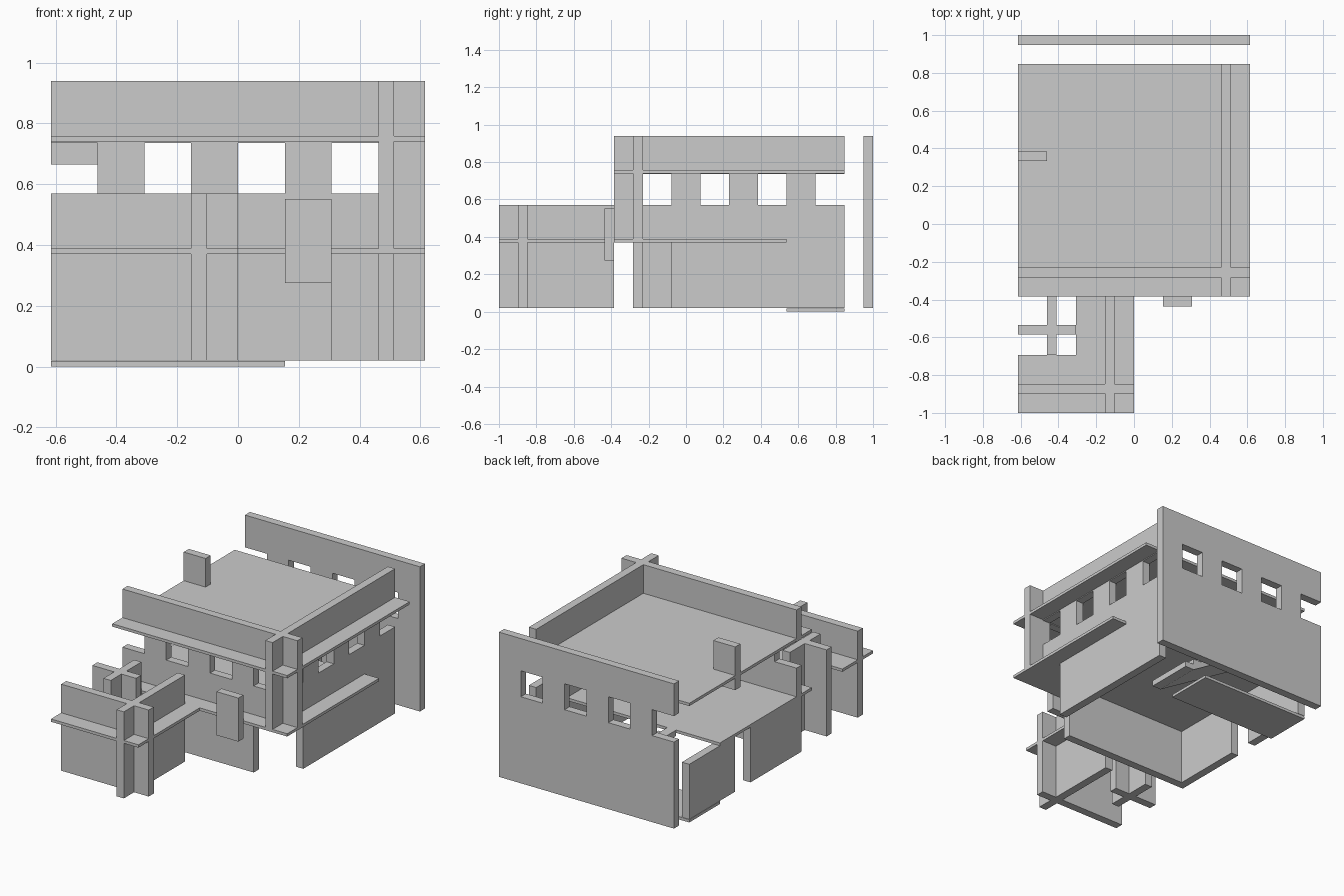
import bpy, bmesh
from mathutils import Vector

if "Cube" in bpy.data.objects:
    bpy.data.objects.remove(bpy.data.objects["Cube"])

U = 2 / 13          # plan module
T = U / 3           # wall thickness
Z0, Z1, Z2, ZT = 0.02, 0.37, 0.74, 0.94   # wall foot, storeys, parapet top
SILL, HEAD, SLAB = 0.57, 0.735, 0.018


def finish(name, bm):
    bmesh.ops.recalc_face_normals(bm, faces=bm.faces)
    mesh = bpy.data.meshes.new(name)
    bm.to_mesh(mesh)
    bm.free()
    obj = bpy.data.objects.new(name, mesh)
    bpy.context.collection.objects.link(obj)
    return obj


def extrude(bm, axis, depth):
    """Give a flat sheet its thickness along one axis."""
    res = bmesh.ops.extrude_face_region(bm, geom=bm.faces[:], use_keep_orig=True)
    vec = Vector((0, 0, 0))
    vec[axis] = depth
    verts = [g for g in res["geom"] if isinstance(g, bmesh.types.BMVert)]
    bmesh.ops.translate(bm, vec=vec, verts=verts)
    bmesh.ops.recalc_face_normals(bm, faces=bm.faces)
    bmesh.ops.dissolve_limit(bm, angle_limit=0.01, verts=bm.verts[:], edges=bm.edges[:])


def panel(name, axis, lo, hi, us, vs, skip=()):
    """Sheet made of grid cells (u, v) without the skipped ones, thick along axis."""
    ua, va = [a for a in range(3) if a != axis]
    bm = bmesh.new()
    grid = {}

    def vert(i, j):
        if (i, j) not in grid:
            p = [0, 0, 0]
            p[axis], p[ua], p[va] = lo, us[i], vs[j]
            grid[i, j] = bm.verts.new(p)
        return grid[i, j]

    for i in range(len(us) - 1):
        for j in range(len(vs) - 1):
            if (i, j) not in skip:
                bm.faces.new([vert(i, j), vert(i + 1, j), vert(i + 1, j + 1), vert(i, j + 1)])
    extrude(bm, axis, hi - lo)
    return finish(name, bm)


def wall_x(name, y, us, vs, skip=()):
    """Wall running along x, its inner face at module y."""
    return panel(name, 1, y * U - T, y * U, [u * U for u in us], vs, skip)


def wall_y(name, x, us, vs, skip=()):
    """Wall running along y, its left face at module x."""
    return panel(name, 0, x * U, x * U + T, [u * U for u in us], vs, skip)


def slab(name, z, xs, ys, skip=()):
    return panel(name, 2, z, z + SLAB, [x * U for x in xs], [y * U for y in ys], skip)


rows = [Z0, Z1, SILL, HEAD, ZT]
eight_x = list(range(-4, 5))
eight_y = [k - 2.5 for k in range(9)]

# Main house walls with alternating window openings
wall_x("front_wall", -1.5, eight_x, rows,
       {(i, 2) for i in (0, 2, 4, 6)} | {(6, 0), (7, 0)})
wall_y("right_wall", 3, eight_y, rows,
       {(i, 2) for i in (1, 3, 5, 7)} | {(0, 0), (1, 0)})
wall_x("back_wall", 6.5, eight_x, rows, {(i, 2) for i in (0, 2, 4, 6)})

# Lower left wall, split by a doorway
wall_y("left_wall_front", -4, [-1.83, 1.5], [Z0, Z1])
wall_y("left_wall_back", -4, [2.5, 5.5], [Z0, Z1])

# Floors and roof
slab("roof_slab", Z2, [-4, 4], [-2.5, 5.5])
slab("upper_floor", Z1, [-4, 4], [-2.5, 3.5])
slab("ground_floor_strip", 0, [-4, 1], [3.5, 5.5])

# Front annex: crossing walls, terrace with a corner opening, cross-shaped post
wall_x("annex_front_wall", -5.5, [-4, 0], [Z0, SILL])
wall_y("annex_side_wall", -1, [-6.5, -2.5], [Z0, SILL])
slab("annex_terrace", Z1, [-4, -2, 0], [-6.5, -4.5, -2.5], {(0, 1)})
wall_x("cross_post_a", -3.47, [-4, -2], [Z0, SILL])
wall_y("cross_post_b", -3, [-4.5, -2.5], [Z0, SILL])

# Loose door leaves
wall_x("front_door", -2.5, [1, 2], [0.275, 0.552])
wall_x("roof_door", 2.5, [-4, -3], [0.665, ZT])

# Stairs climbing towards the left, as an extruded stepped profile
n, run = 10, 4 * U / 10
rise = (Z1 + SLAB - Z0) / n
profile = []
for i in range(n):
    x = 2 * U - i * run
    profile += [(x, Z0 + i * rise), (x, Z0 + (i + 1) * rise)]
profile += [(-2 * U, Z0 + n * rise), (-2 * U, Z0 + (n - 1) * rise), (2 * U - run, Z0)]
bm = bmesh.new()
bm.faces.new([bm.verts.new((x, 3.5 * U, z)) for x, z in profile])
extrude(bm, 1, 2 * U)
finish("stairs", bm)
